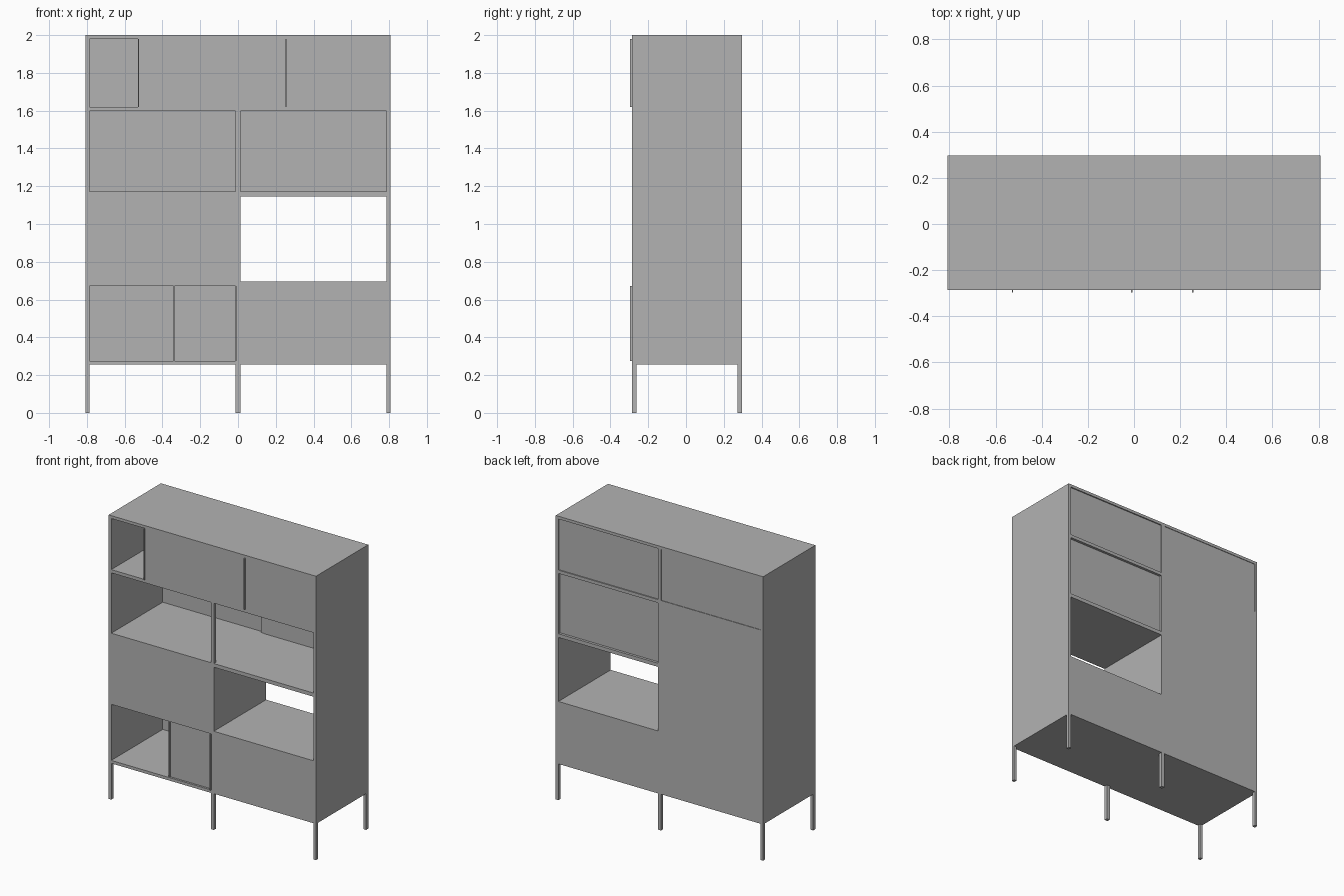
import bpy

cube = bpy.data.objects.get("Cube")
if cube:
    bpy.data.objects.remove(cube, do_unlink=True)

grey = bpy.data.materials.new("neutral grey")
grey.use_nodes = True
COLOUR = (0.45, 0.45, 0.45, 1)
grey.diffuse_color = COLOUR
grey.node_tree.nodes["Principled BSDF"].inputs["Base Color"].default_value = COLOUR


def box(name, x, y, z):
    """Box from (low, high) pairs on each axis."""
    spans = (x, y, z)
    bpy.ops.mesh.primitive_cube_add(size=1, location=[(a + b) / 2 for a, b in spans])
    ob = bpy.context.object
    ob.name = name
    ob.scale = [b - a for a, b in spans]
    bpy.ops.object.transform_apply(location=False, rotation=False, scale=True)
    ob.data.materials.append(grey)


# Main dimensions
OUT, IN, MID = 0.808, 0.787, 0.012
FRONT, BACK, BAR, SHEET = -0.286, 0.296, 0.024, 0.01
DEPTH = (FRONT, BACK)
SHELVES = [(0.255, 0.276), (0.671, 0.695), (1.146, 1.172), (1.597, 1.62), (1.98, 2.0)]
ROWS = [(low[1], high[0]) for low, high in zip(SHELVES, SHELVES[1:])]
LOW, SECOND, THIRD, TOP = ROWS
RIGHT, LEFT, CENTRE = (-IN, -MID), (MID, IN), (-MID, MID)


def front_panel(name, x, row, recess=0):
    box(name, x, (FRONT + recess, FRONT + recess + SHEET), row)


def back_panel(name, x, row, recess=0):
    box(name, x, (BACK - recess - SHEET, BACK - recess), row)


def handle(name, x, row, base=FRONT, reach=0.01):
    box(name, (x - 0.003, x + 0.003), (base - reach, base), row)


# Sides and full width shelves
box("right_side", (-OUT, -IN), DEPTH, (SHELVES[0][0], 2))
box("left_side", (IN, OUT), DEPTH, (SHELVES[0][0], 2))
for i, z in enumerate(SHELVES):
    box(f"shelf_{i}", (-IN, IN), DEPTH, z)

# Legs and centre posts, front and back
for end, y in (("front", (FRONT, FRONT + BAR)), ("back", (BACK - BAR, BACK))):
    for side, x in (("right", (-OUT, -IN)), ("centre", CENTRE), ("left", (IN, OUT))):
        box(f"{end}_{side}_leg", x, y, (0, SHELVES[0][0]))
    for i, row in enumerate(ROWS):
        box(f"{end}_post_{i}", CENTRE, y, row)

# Divider beside the see-through compartment
box("divider", CENTRE, (FRONT + BAR, BACK - BAR), SECOND)

# Back panels; the second row is open on the left
for i, row in enumerate((LOW, SECOND, THIRD)):
    back_panel(f"right_back_{i}", RIGHT, row)
back_panel("left_back_low", LEFT, LOW)
back_panel("left_back_third", LEFT, THIRD, 0.018)
back_panel("right_back_top", RIGHT, TOP, 0.004)
back_panel("left_back_top", LEFT, TOP, 0.008)

# Front panels and sliding doors
front_panel("second_row_front", RIGHT, SECOND)
front_panel("low_left_door", LEFT, LOW)
front_panel("low_inner_door", (-0.34, -MID), LOW, 0.014)
front_panel("top_right_door", (-0.528, -MID), TOP)
front_panel("top_left_door", LEFT, TOP)

# Vertical door pulls
handle("low_left_pull", -0.01, LOW)
handle("low_inner_pull", -0.338, LOW, FRONT + 0.014, 0.014)
handle("top_right_pull", -0.527, TOP)
handle("top_left_pull", 0.255, TOP)
